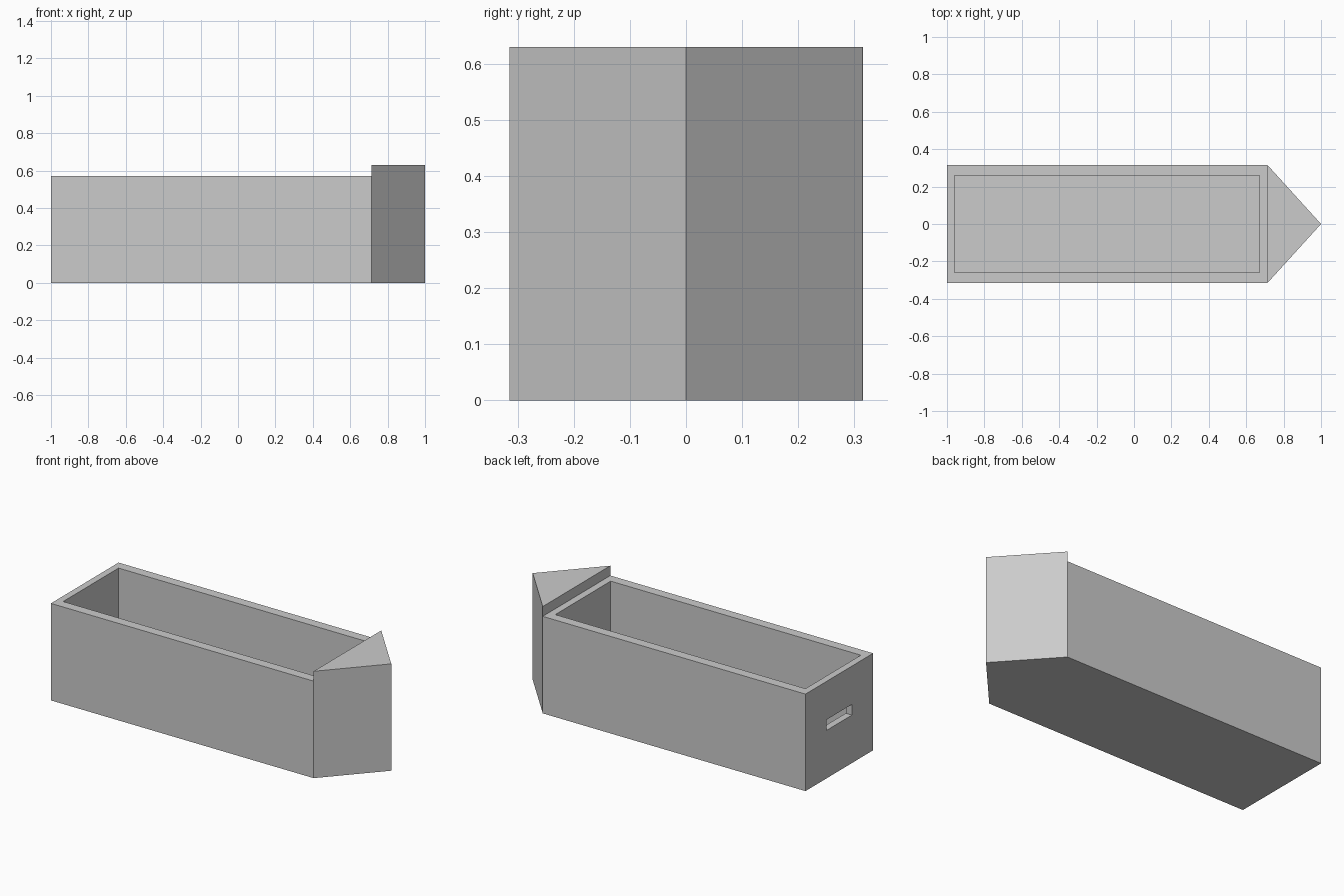
import bpy
import bmesh

old = bpy.data.objects.get("Cube")
if old:
    bpy.data.objects.remove(old, do_unlink=True)

# Single flat grey
GREY = (0.6, 0.6, 0.6, 1.0)
grey = bpy.data.materials.new("plain grey")
grey.use_nodes = True
grey.diffuse_color = GREY
grey.node_tree.nodes["Principled BSDF"].inputs["Base Color"].default_value = GREY

HALF_WIDTH = 0.315
STERN, BOW, TIP = -1.0, 0.714, 1.0


def prism(name, outline, z0, z1):
    """Upright prism over a flat outline."""
    bm = bmesh.new()
    base = bm.faces.new([bm.verts.new((x, y, z0)) for x, y in outline])
    top = bmesh.ops.extrude_face_region(bm, geom=[base])["geom"]
    verts = [g for g in top if isinstance(g, bmesh.types.BMVert)]
    bmesh.ops.translate(bm, verts=verts, vec=(0, 0, z1 - z0))
    bmesh.ops.recalc_face_normals(bm, faces=bm.faces)
    mesh = bpy.data.meshes.new(name)
    bm.to_mesh(mesh)
    bm.free()
    mesh.materials.append(grey)
    obj = bpy.data.objects.new(name, mesh)
    bpy.context.scene.collection.objects.link(obj)
    return obj


def box(name, x0, x1, half_y, z0, z1):
    outline = [(x0, -half_y), (x1, -half_y), (x1, half_y), (x0, half_y)]
    return prism(name, outline, z0, z1)


def cut(obj, cutter):
    """Subtract the cutter and bake the result."""
    mod = obj.modifiers.new("cut", "BOOLEAN")
    mod.operation = "DIFFERENCE"
    mod.solver = "EXACT"
    mod.object = cutter
    cutter.hide_render = True
    bpy.context.view_layer.update()
    graph = bpy.context.evaluated_depsgraph_get()
    mesh = bpy.data.meshes.new_from_object(obj.evaluated_get(graph))
    obj.modifiers.clear()
    obj.data = mesh
    bpy.data.objects.remove(cutter, do_unlink=True)


# Open rectangular hull with a floor
hull = box("hull", STERN, BOW, HALF_WIDTH, 0, 0.572)
cut(hull, box("cavity_cutter", -0.96, 0.672, 0.258, 0.055, 0.8))

# Handle slot through the stern wall
cut(hull, box("slot_cutter", -1.1, -0.9, 0.118, 0.283, 0.346))

# Raised wedge-shaped bow
prism("bow", [(BOW, -HALF_WIDTH), (TIP, 0), (BOW, HALF_WIDTH)], 0, 0.63)
